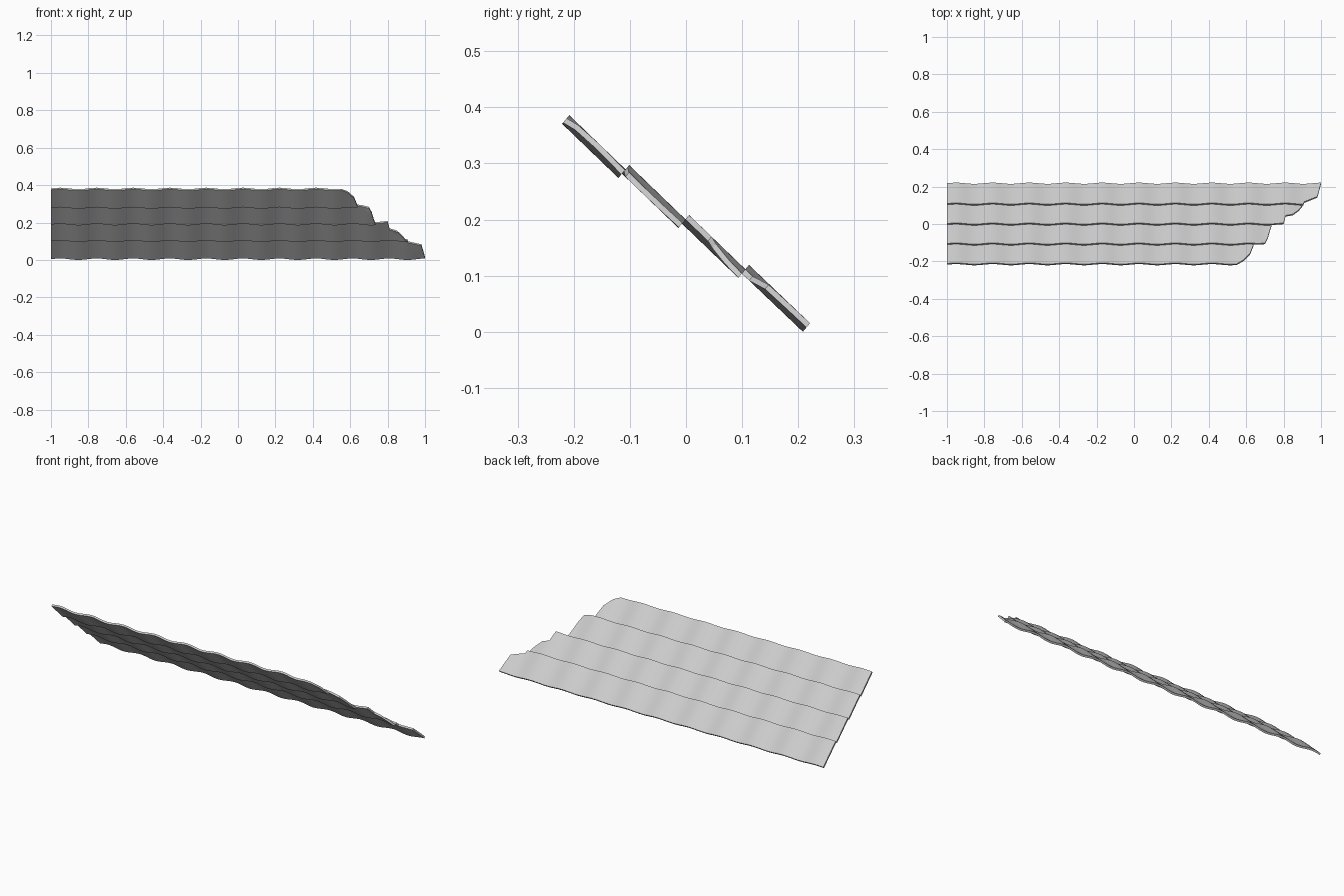
import bpy, bmesh, math
from mathutils import Vector

if "Cube" in bpy.data.objects:
    bpy.data.objects.remove(bpy.data.objects["Cube"])

DOWN = Vector((0, .768, -.640))      # direction down the slope
NORMAL = Vector((0, .640, .768))     # out of the roof face
START = Vector((0, -.208, .386))     # crest of the top edge
PITCH, TILT = .139, .010             # row spacing, drop of each row's lower end
WAVE, DEPTH, THICK = .1955, .010, .010
SEG = 16                             # steps per wave

# broken right-hand edge of every row: (fraction down the row, x)
ROWS = [
    [(0, .55), (.17, .585), (.5, .62), (.75, .63), (1, .64)],
    [(0, .66), (.06, .70), (.35, .715), (.7, .725), (1, .735)],
    [(0, .80), (.4, .81), (.5, .85), (.75, .88), (1, .90)],
    [(0, .905), (.12, .91), (.33, .98), (.65, .99), (1, 1.0)],
]


def ripple(x):
    # rolled tile: rounded crest and rounded trough alternate
    return DEPTH * (.5 * math.sin(2 * math.pi * (x + 1) / WAVE) - .5)


def point(x, v, drop, t):
    return Vector((x, 0, 0)) + START + DOWN * v + NORMAL * (ripple(x) - TILT * t - drop)


def tile_row(index, edge):
    length = .150 if index == 3 else PITCH
    step = WAVE / SEG
    count = math.ceil(2 / step)
    bm = bmesh.new()
    sheets = []
    # top and underside, cut back to the broken edge
    for drop in (0, THICK):
        sheets.append([[bm.verts.new(point(min(-1 + i * step, lim), index * PITCH + t * length, drop, t))
                        for i in range(count + 1)] for t, lim in edge])
    top, low = sheets
    n = len(edge)
    for j in range(n - 1):
        for i in range(count):
            bm.faces.new((top[j][i], top[j + 1][i], top[j + 1][i + 1], top[j][i + 1]))
            bm.faces.new((low[j][i], low[j][i + 1], low[j + 1][i + 1], low[j + 1][i]))
        # side walls
        for i in (0, count):
            bm.faces.new((top[j][i], low[j][i], low[j + 1][i], top[j + 1][i]))
    # upper and lower end walls
    for j in (0, n - 1):
        for i in range(count):
            bm.faces.new((top[j][i], top[j][i + 1], low[j][i + 1], low[j][i]))
    bmesh.ops.remove_doubles(bm, verts=bm.verts, dist=.0002)
    bmesh.ops.recalc_face_normals(bm, faces=bm.faces)
    lowest = min(v.co.z for v in bm.verts)
    mesh = bpy.data.meshes.new("tile_row")
    bm.to_mesh(mesh)
    bm.free()
    ob = bpy.data.objects.new(f"roof_tile_row_{index + 1}", mesh)
    bpy.context.collection.objects.link(ob)
    return ob, lowest


made = [tile_row(k, e) for k, e in enumerate(ROWS)]

# stand the roof on the ground and shade the rolls smoothly
ground = min(z for _, z in made)
for ob, _ in made:
    for v in ob.data.vertices:
        v.co.z -= ground
    bpy.ops.object.select_all(action='DESELECT')
    ob.select_set(True)
    bpy.context.view_layer.objects.active = ob
    bpy.ops.object.shade_smooth_by_angle(angle=math.radians(30))
